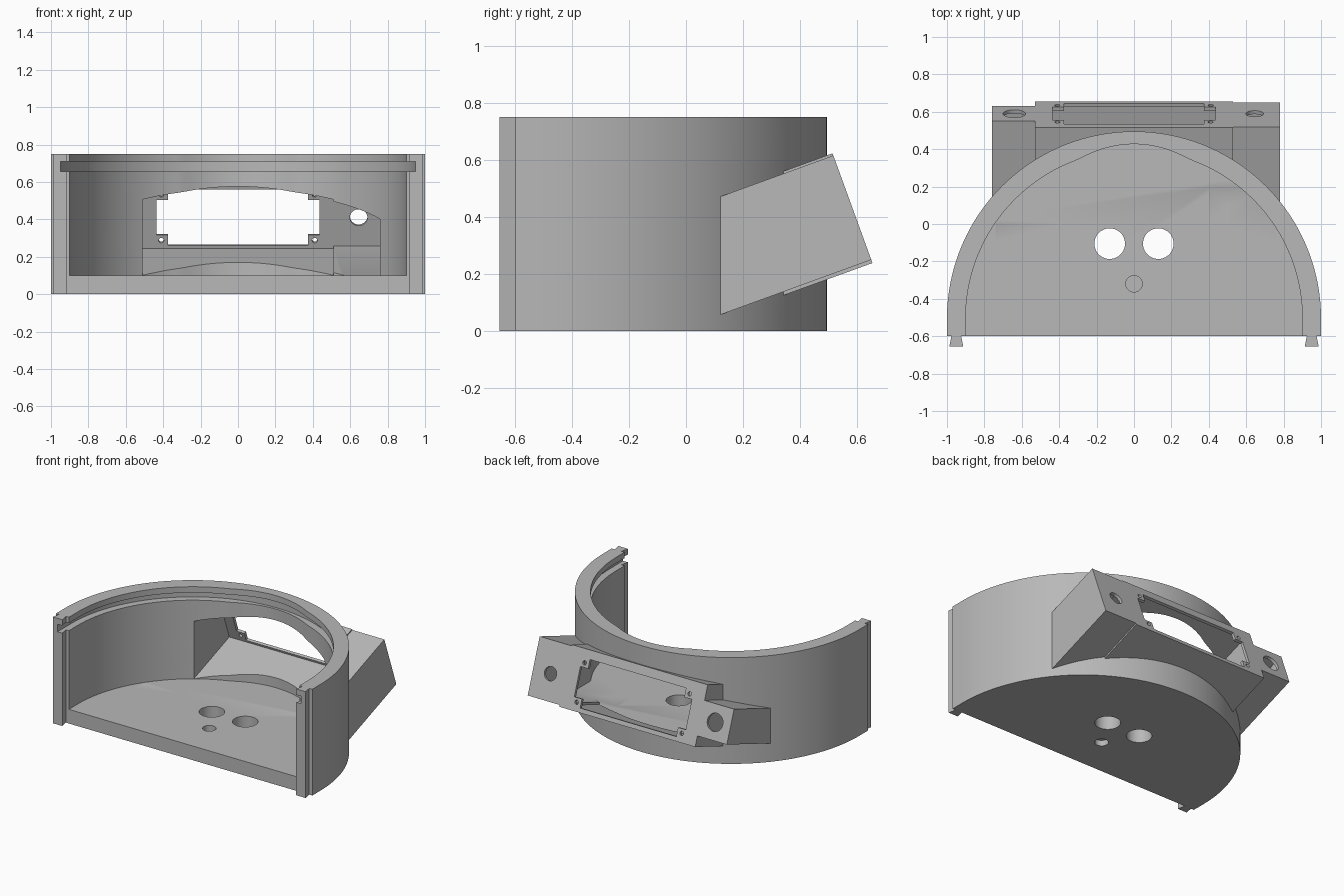
import bpy, bmesh, math
from mathutils import Matrix, Vector

if "Cube" in bpy.data.objects:
    bpy.data.objects.remove(bpy.data.objects["Cube"], do_unlink=True)

grey = bpy.data.materials.new("plain grey")
grey.use_nodes = True
grey.diffuse_color = (0.48, 0.48, 0.48, 1)
grey.node_tree.nodes["Principled BSDF"].inputs["Base Color"].default_value = grey.diffuse_color

ARC_Y, FRONT_Y, FLOOR, HEIGHT = -0.505, -0.6, 0.1, 0.75
# Tilted frame of the display housing: x across, y outward, z up its face
TILT = Matrix.Translation((0, 0.655, 0.238)) @ Matrix.Rotation(math.radians(20), 4, 'X')


def to_object(name, bm):
    bmesh.ops.recalc_face_normals(bm, faces=bm.faces[:])
    mesh = bpy.data.meshes.new(name)
    bm.to_mesh(mesh)
    bm.free()
    mesh.materials.append(grey)
    ob = bpy.data.objects.new(name, mesh)
    bpy.context.collection.objects.link(ob)
    return ob


def prism(name, outline, z0, z1):
    bm = bmesh.new()
    face = bm.faces.new([bm.verts.new((x, y, z0)) for x, y in outline])
    top = bmesh.ops.extrude_face_region(bm, geom=[face])["geom"]
    verts = [v for v in top if isinstance(v, bmesh.types.BMVert)]
    bmesh.ops.translate(bm, verts=verts, vec=(0, 0, z1 - z0))
    return to_object(name, bm)


def half_round(radius, front, bump=0.0):
    """Straight-sided half circle, optionally pushed out around its apex."""
    pts = [(-radius, front), (radius, front)]
    for i in range(97):
        a = math.pi * i / 96
        x, y = radius * math.cos(a), ARC_Y + radius * math.sin(a)
        pts.append((x, y + bump * max(0, 1 - (x / 0.3) ** 2)))
    return pts


def tilted_box(name, x, u, s, clip=False):
    bm = bmesh.new()
    centre = Vector([(a + b) / 2 for a, b in (x, u, s)])
    size = [b - a for a, b in (x, u, s)]
    bmesh.ops.create_cube(bm, size=1, matrix=TILT @ Matrix.Translation(centre) @ Matrix.Diagonal((*size, 1)))
    if clip:  # keep pockets above the bowl floor
        geom = bm.verts[:] + bm.edges[:] + bm.faces[:]
        bmesh.ops.bisect_plane(bm, geom=geom, plane_co=(0, 0, FLOOR), plane_no=(0, 0, 1), clear_inner=True)
        bmesh.ops.holes_fill(bm, edges=[e for e in bm.edges if e.is_boundary])
    return to_object(name, bm)


def cylinder(name, matrix, radius, depth):
    bm = bmesh.new()
    bmesh.ops.create_cone(bm, cap_ends=True, segments=40, radius1=radius, radius2=radius, depth=depth, matrix=matrix)
    return to_object(name, bm)


def combine(target, tool, operation='DIFFERENCE', keep=False):
    mod = target.modifiers.new("cut", 'BOOLEAN')
    mod.operation, mod.solver, mod.object = operation, 'EXACT', tool
    bpy.context.view_layer.objects.active = target
    bpy.ops.object.modifier_apply(modifier=mod.name)
    if not keep:
        bpy.data.objects.remove(tool, do_unlink=True)


# Bowl body with the three housing blocks
shell = prism("shell", half_round(1, FRONT_Y), 0, HEIGHT)
for x, u, s in (((-0.53, 0.53), (-0.45, 0), (0, 0.41)),
                ((0.4, 0.78), (-0.6, 0), (0.012, 0.402)),
                ((-0.76, -0.4), (-0.6, 0), (0.073, 0.307))):
    combine(shell, tilted_box("block", x, u, s), 'UNION')

# Hollow interior
combine(shell, prism("hollow", half_round(0.9, -0.8, 0.032), FLOOR, 1))

# Pockets inside the housing
for x, s in (((-0.51, 0.51), (0.014, 0.395)),
             ((0.4, 0.76), (0.028, 0.385)),
             ((-0.74, -0.4), (0.093, 0.287))):
    combine(shell, tilted_box("pocket", x, (-0.75, -0.02), s, clip=True))

# Display window with notched corners
for x, s in ((0.375, (0.03, 0.35)), (0.435, (0.09, 0.29))):
    combine(shell, tilted_box("window", (-x, x), (-0.06, 0.05), s))

# Screw holes and round side holes through the face
face_holes = [(side * 0.41, s, 0.014) for side in (-1, 1) for s in (0.06, 0.32)]
for x, s, r in face_holes + [(-0.64, 0.19, 0.06), (0.645, 0.19, 0.047)]:
    place = TILT @ Matrix.Translation((x, 0, s)) @ Matrix.Rotation(math.pi / 2, 4, 'X')
    combine(shell, cylinder("hole", place, r, 0.12))

# Floor holes: two through, one blind from both sides
for x in (-0.13, 0.13):
    combine(shell, cylinder("hole", Matrix.Translation((x, -0.105, 0.05)), 0.082, 0.3))
for z in (0, FLOOR):
    combine(shell, cylinder("hole", Matrix.Translation((0, -0.32, z)), 0.044, 0.08))

# Dovetail tabs on the two front ends
tabs = []
for name, side in (("left_tab", 1), ("right_tab", -1)):
    outline = [(0.925, FRONT_Y + 0.005), (0.975, FRONT_Y + 0.005), (0.987, -0.655), (0.913, -0.655)]
    tabs.append(prism(name, [(side * x, y) for x, y in outline], 0, HEIGHT))

# Lid groove running round the inside
groove = prism("groove", half_round(0.95, -0.8), 0.655, 0.708)
for ob in [shell] + tabs:
    combine(ob, groove, keep=True)
bpy.data.objects.remove(groove, do_unlink=True)

# Smooth curved walls, keep edges sharp
bpy.ops.object.select_all(action='DESELECT')
for ob in [shell] + tabs:
    ob.select_set(True)
bpy.context.view_layer.objects.active = shell
bpy.ops.object.shade_smooth_by_angle(angle=math.radians(25))
